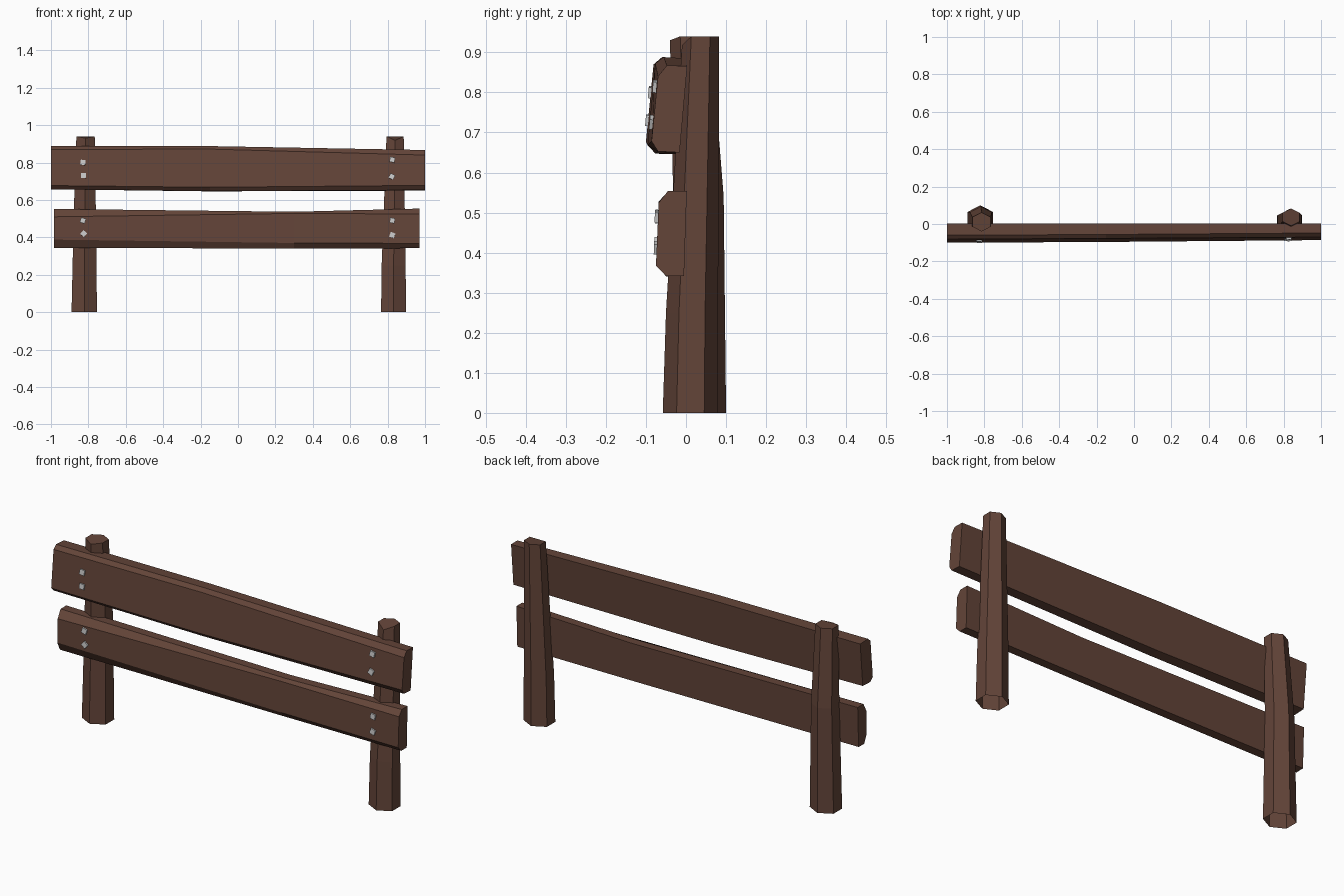
import bpy, bmesh, math
from mathutils import Matrix

if "Cube" in bpy.data.objects:
    bpy.data.objects.remove(bpy.data.objects["Cube"])

wood = bpy.data.materials.new("dark_wood")
wood.diffuse_color = (0.125, 0.058, 0.04, 1)
wood.use_nodes = True
wood.node_tree.nodes["Principled BSDF"].inputs["Base Color"].default_value = wood.diffuse_color
metal = bpy.data.materials.new("bolt_metal")
metal.diffuse_color = (0.6, 0.6, 0.58, 1)
metal.use_nodes = True
metal.node_tree.nodes["Principled BSDF"].inputs["Base Color"].default_value = metal.diffuse_color


def finish(bm, name, mat):
    bmesh.ops.recalc_face_normals(bm, faces=bm.faces)
    me = bpy.data.meshes.new(name)
    bm.to_mesh(me)
    bm.free()
    me.materials.append(mat)
    ob = bpy.data.objects.new(name, me)
    bpy.context.collection.objects.link(ob)
    return ob


def loft(name, rings, close_start):
    """Skin between rings of points; the last ring is always capped."""
    bm = bmesh.new()
    loops = [[bm.verts.new(p) for p in r] for r in rings]
    n = len(loops[0])
    for a, b in zip(loops, loops[1:]):
        for i in range(n):
            j = (i + 1) % n
            bm.faces.new((a[i], a[j], b[j], b[i]))
    bm.faces.new(loops[-1])
    if close_start:
        bm.faces.new(loops[0])
    return finish(bm, name, wood)


def post(name, levels, front_drop):
    """Six-sided post, corner to the front, open underneath.
    levels: z, centre x, half width, front y, back y"""
    rings = []
    for k, (z, cx, hw, yf, yb) in enumerate(levels):
        cy, r = (yf + yb) / 2, (yb - yf) / 2
        ring = []
        for i in range(6):
            a = math.radians(-90 + 60 * i)
            zz = z - (front_drop if i == 0 and k == len(levels) - 1 else 0)
            ring.append((cx + hw * math.cos(a) / math.cos(math.pi / 6), cy + r * math.sin(a), zz))
        rings.append(ring)
    return loft(name, rings, False)


# Posts
post("left_post", [(0, -0.822, 0.068, -0.042, 0.10),
                   (0.54, -0.819, 0.059, -0.032, 0.094),
                   (0.94, -0.815, 0.049, -0.04, 0.062)], 0.01)
post("right_post", [(0, 0.832, 0.067, -0.058, 0.08),
                    (0.25, 0.832, 0.064, -0.05, 0.08),
                    (0.94, 0.84, 0.046, -0.01, 0.083)], 0.022)


def plank(name, sections):
    """Plank with its two front edges bevelled; sections are x and (y, z) points."""
    return loft(name, [[(x, y, z) for y, z in pts] for x, pts in sections], True)


# Planks: back top, top, front top, front bottom, bottom, back bottom
plank("upper_plank", [
    (-1.0, [(0.003, 0.885), (-0.06, 0.888), (-0.081, 0.87), (-0.1, 0.677), (-0.08, 0.657), (-0.018, 0.66)]),
    (-0.15, [(0.003, 0.885), (-0.056, 0.888), (-0.077, 0.872), (-0.096, 0.668), (-0.076, 0.647), (-0.018, 0.646)]),
    (1.0, [(0.003, 0.866), (-0.048, 0.867), (-0.07, 0.84), (-0.086, 0.678), (-0.07, 0.653), (-0.016, 0.65)])])
plank("lower_plank", [
    (-0.985, [(0.002, 0.552), (-0.045, 0.552), (-0.068, 0.51), (-0.072, 0.388), (-0.05, 0.343), (-0.005, 0.345)]),
    (0.3, [(0.0, 0.537), (-0.045, 0.537), (-0.068, 0.528), (-0.074, 0.37), (-0.05, 0.341), (-0.005, 0.341)]),
    (0.97, [(0.002, 0.554), (-0.045, 0.554), (-0.068, 0.525), (-0.075, 0.368), (-0.05, 0.342), (-0.005, 0.342)])])

# Bolts: x, y, z, twist in degrees
bolts = [(-0.829, -0.086, 0.80, 8), (-0.826, -0.093, 0.73, 3),
         (0.825, -0.075, 0.815, 12), (0.823, -0.083, 0.725, 25),
         (-0.829, -0.069, 0.49, 18), (-0.825, -0.071, 0.42, 40),
         (0.825, -0.070, 0.49, 10), (0.825, -0.072, 0.412, 20)]
for i, (x, y, z, twist) in enumerate(bolts):
    bm = bmesh.new()
    lean = math.radians(-5 if z > 0.6 else -2)
    m = (Matrix.Translation((x, y, z)) @ Matrix.Rotation(lean, 4, 'X')
         @ Matrix.Rotation(math.radians(twist), 4, 'Y') @ Matrix.Diagonal((0.027, 0.016, 0.027, 1)))
    bmesh.ops.create_cube(bm, size=1, matrix=m)
    finish(bm, f"bolt_{i + 1}", metal)
